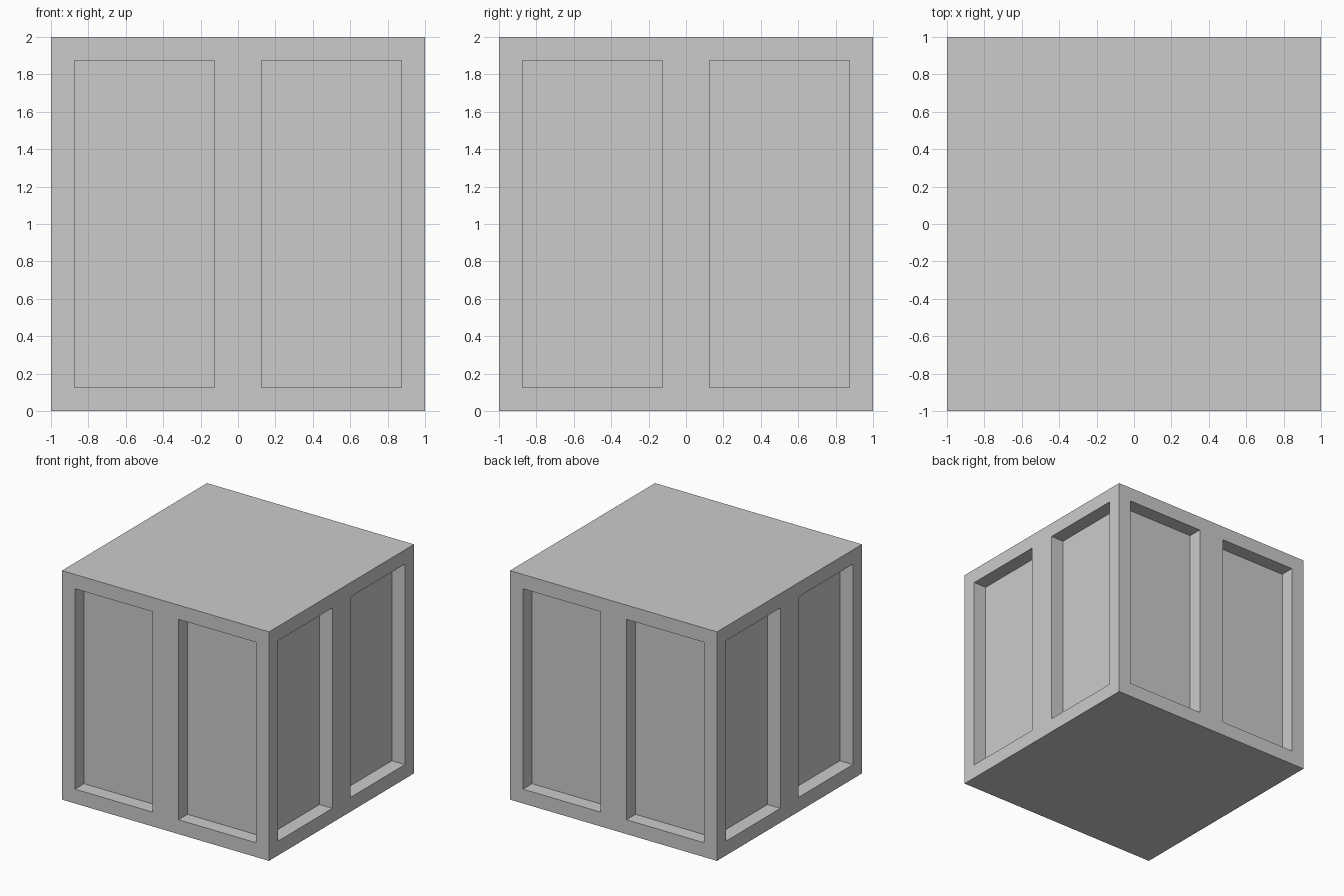
import bpy, bmesh
from mathutils import Vector

if "Cube" in bpy.data.objects:
    bpy.data.objects.remove(bpy.data.objects["Cube"])

FRAME = 0.125   # frame width around each panel
DEPTH = 0.125   # panel recess depth

bm = bmesh.new()
bmesh.ops.create_cube(bm, size=2)
bmesh.ops.translate(bm, verts=bm.verts, vec=(0, 0, 1))

# Split every side into two tall halves
for axis in ((1, 0, 0), (0, 1, 0)):
    bmesh.ops.bisect_plane(bm, geom=bm.verts[:] + bm.edges[:] + bm.faces[:],
                           plane_co=Vector((0, 0, 1)), plane_no=Vector(axis))
bm.normal_update()

# Inset each half, then sink it straight in
panels = [f for f in bm.faces if abs(f.normal.z) < 0.5]
bmesh.ops.inset_individual(bm, faces=panels, thickness=FRAME, depth=0, use_even_offset=True)
bm.normal_update()
bmesh.ops.inset_individual(bm, faces=panels, thickness=0, depth=-DEPTH, use_even_offset=True)
bm.normal_update()

# Merge the quarters of the flat top and bottom
seams = [e for e in bm.edges
         if len(e.link_faces) == 2
         and all(abs(f.normal.z) > 0.9 for f in e.link_faces)]
bmesh.ops.dissolve_edges(bm, edges=seams, use_verts=False)

mesh = bpy.data.meshes.new("panelled_block")
bm.to_mesh(mesh)
bm.free()
block = bpy.data.objects.new("panelled_block", mesh)
bpy.context.collection.objects.link(block)
